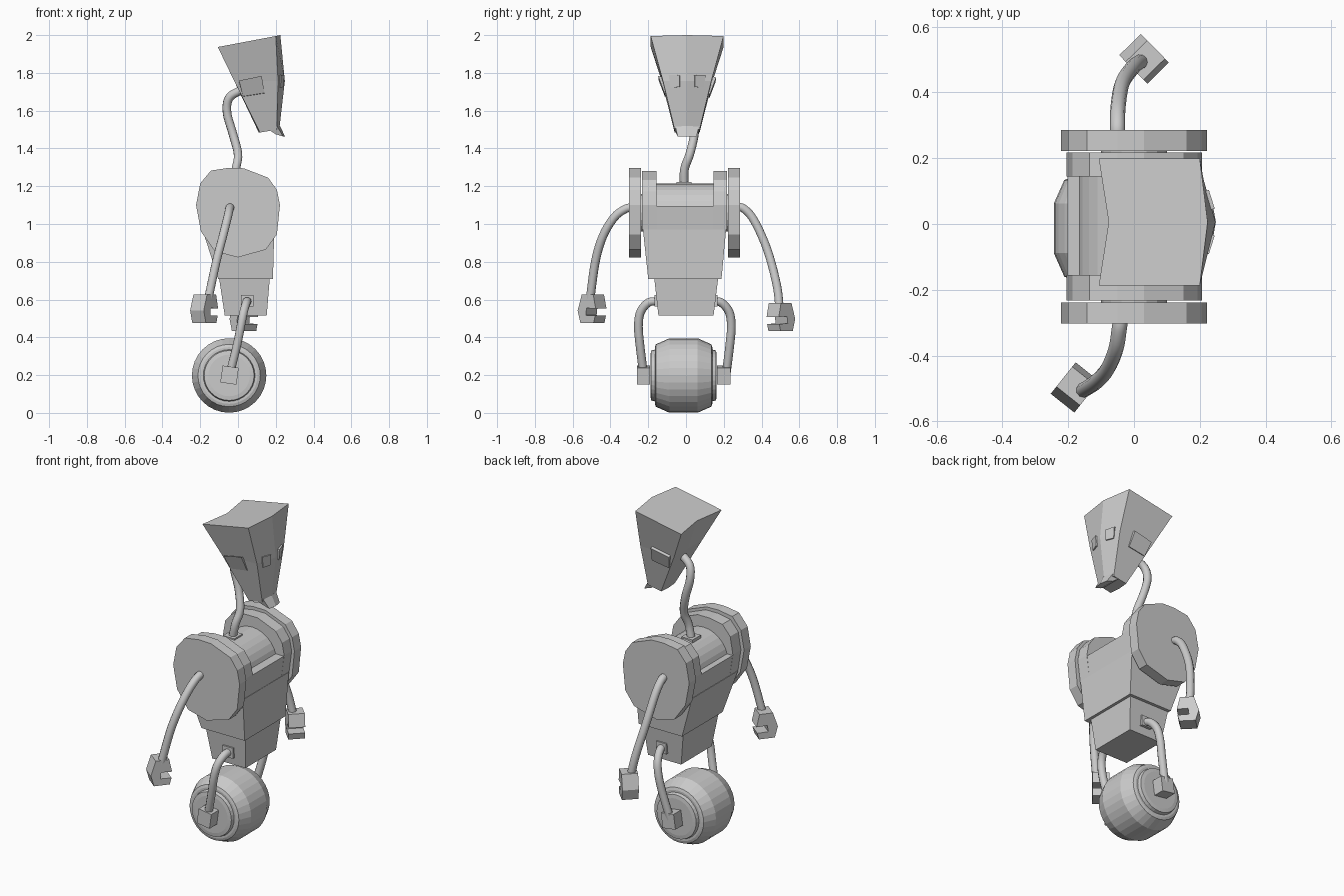
import bpy, bmesh, math
from mathutils import Vector, Matrix

if "Cube" in bpy.data.objects:
    bpy.data.objects.remove(bpy.data.objects["Cube"])

grey = bpy.data.materials.new("plain grey")
grey.diffuse_color = (0.6, 0.6, 0.6, 1)
grey.use_nodes = True
grey.node_tree.nodes["Principled BSDF"].inputs["Base Color"].default_value = grey.diffuse_color


def finish(name, bm, smooth=False):
    bmesh.ops.recalc_face_normals(bm, faces=bm.faces)
    me = bpy.data.meshes.new(name)
    bm.to_mesh(me)
    bm.free()
    me.materials.append(grey)
    ob = bpy.data.objects.new(name, me)
    bpy.context.collection.objects.link(ob)
    if smooth:
        for p in me.polygons:
            p.use_smooth = True
    return ob


def loft(name, rings):
    """Skin a stack of equal-length point rings and cap both ends."""
    bm = bmesh.new()
    rows = [[bm.verts.new(p) for p in r] for r in rings]
    n = len(rows[0])
    for a, b in zip(rows, rows[1:]):
        for i in range(n):
            j = (i + 1) % n
            bm.faces.new((a[i], a[j], b[j], b[i]))
    bm.faces.new(rows[0])
    bm.faces.new(rows[-1])
    return finish(name, bm)


def rect(x0, x1, y0, y1, z):
    return [(x0, y0, z), (x1, y0, z), (x1, y1, z), (x0, y1, z)]


def box(name, x0, x1, y0, y1, z0, z1):
    return loft(name, [rect(x0, x1, y0, y1, z0), rect(x0, x1, y0, y1, z1)])


def slab(name, outline, y0, y1):
    return loft(name, [[(x, y, z) for x, z in outline] for y in (y0, y1)])


def lathe_y(name, profile, cx, cz, n):
    """Revolve (y, radius) points about an axis along y."""
    return loft(name, [[(cx + r * math.cos(2 * math.pi * i / n), y,
                         cz + r * math.sin(2 * math.pi * i / n)) for i in range(n)]
                       for y, r in profile])


def tube(name, pts, r=0.023):
    """Smooth round tube through a few path points."""
    P = [Vector(p) for p in pts]
    P = [2 * P[0] - P[1]] + P + [2 * P[-1] - P[-2]]
    path = []
    for a, b, c, d in zip(P, P[1:], P[2:], P[3:]):
        for k in range(5):
            t = k / 5
            path.append(0.5 * (2 * b + (c - a) * t + (2 * a - 5 * b + 4 * c - d) * t * t
                               + (3 * b - a - 3 * c + d) * t ** 3))
    path.append(P[-2])
    cu = bpy.data.curves.new(name, 'CURVE')
    cu.dimensions = '3D'
    cu.bevel_depth = r
    cu.bevel_resolution = 3
    cu.use_fill_caps = True
    sp = cu.splines.new('POLY')
    sp.points.add(len(path) - 1)
    for q, p in zip(sp.points, path):
        q.co = (*p, 1)
    tmp = bpy.data.objects.new(name, cu)
    bm = bmesh.new()
    bm.from_mesh(tmp.to_mesh())
    tmp.to_mesh_clear()
    bpy.data.objects.remove(tmp)
    return finish(name, bm, True)


def quad_plate(name, corners, normal, thick):
    n = Vector(normal).normalized() * thick
    c = [Vector(p) for p in corners]
    return loft(name, [[p - n for p in c], [p + n for p in c]])


# Head: six-sided tapered shell with ridged face and notched back
Y = 0.006


def head_ring(xb, zb, xn, xf, zf, xr, zr, wb, wf):
    return [(xb, Y - wb, zb), (xf, Y - wf, zf), (xr, Y, zr),
            (xf, Y + wf, zf), (xb, Y + wb, zb), (xn, Y, zb)]


loft("head", [head_ring(-.107, 1.937, -.077, .20, 1.995, .224, 2.0, .193, .193),
              head_ring(-.02, 1.757, -.02, .212, 1.757, .248, 1.757, .135, .128),
              head_ring(.116, 1.484, .11, .205, 1.50, .219, 1.505, .066, .066)])
# Chin lip
loft("chin", [[(.17, Y - .065, 1.495), (.208, Y - .062, 1.515), (.222, Y, 1.52),
               (.208, Y + .062, 1.515), (.17, Y + .065, 1.495)],
              [(.20, Y - .05, 1.475), (.24, Y - .05, 1.463), (.249, Y, 1.463),
               (.24, Y + .05, 1.463), (.20, Y + .05, 1.475)]])
# Ears and eyes
for s in (-1, 1):
    side = "right" if s < 0 else "left"
    quad_plate(side + "_ear", [(.005, Y + s * .137, 1.755), (.125, Y + s * .14, 1.78),
                               (.14, Y + s * .107, 1.69), (.027, Y + s * .105, 1.672)],
               (0, 1, -.3), .014)
    quad_plate(side + "_eye", [(.218, Y + s * .095, 1.79), (.236, Y + s * .038, 1.787),
                               (.233, Y + s * .038, 1.725), (.216, Y + s * .086, 1.722)],
               (1, s * .28, 0), .01)

# Neck with base plate
tube("neck", [(-.03, -.01, 1.20), (-.012, -.008, 1.29), (0, .02, 1.37), (-.028, .045, 1.48),
              (-.058, .045, 1.59), (-.045, .03, 1.67), (.03, .01, 1.715)])
box("neck_base", -.065, .01, -.05, .03, 1.19, 1.222)

# Shoulder discs: thirteen-sided outline
disc = [(-.143, 1.283), (-.05, 1.297), (.03, 1.295), (.16, 1.245), (.206, 1.18), (.222, 1.10),
        (.206, .945), (.148, .865), (0, .823), (-.122, .855), (-.196, .96), (-.222, 1.10),
        (-.2, 1.215)]
slab("right_shoulder", disc, -.302, -.238)
slab("left_shoulder", disc, .222, .286)
# Inner cheeks: same outline, cut flat at the waist
cheek = [(-.135, 1.265), (-.05, 1.28), (.03, 1.28), (.15, 1.232), (.193, 1.172), (.207, 1.10),
         (.19, .97), (-.185, .97), (-.205, 1.10), (-.187, 1.205)]
slab("right_cheek", cheek, -.232, -.155)
slab("left_cheek", cheek, .145, .217)
lathe_y("shoulder_axle", [(-.26, .1), (.25, .1)], 0, 1.06, 16)
# Barrel and the block beneath it
lathe_y("barrel", [(-.16, .165), (.15, .165)], -.008, 1.05, 28)
slab("chest_block", [(-.185, .97), (.19, .97), (.205, 1.095), (-.203, 1.095)], -.16, .15)

# Torso and hips
loft("torso", [rect(-.105, .185, -.2, .188, .71), rect(-.188, .192, -.228, .212, .97)])
loft("hips", [rect(-.07, .152, -.146, .146, .515), rect(-.1, .168, -.168, .17, .712)])

# Wheel
half = [(.175, .11), (.172, .132), (.152, .137), (.152, .15), (.147, .165), (.075, .197)]
profile = [(-.013 - y, r) for y, r in half] + [(-.013 + y, r) for y, r in reversed(half)]
lathe_y("wheel", profile, -.047, .198, 32)

# Legs, sockets and axle caps
for s, side, o in ((-1, "right", -.012), (1, "left", 0)):
    tube(side + "_leg", [(.05, s * .14, .59), (.045, s * .185 + o, .585),
                         (.03, s * .228 + o, .535), (.015, s * .24 + o, .46),
                         (-.005, s * .232 + o, .36), (-.045, s * .212 + o, .2)])
    box(side + "_leg_socket", .015, .083, s * .14, s * .168, .562, .625)
    cap = box(side + "_axle_cap", -.043, .043, -.035, .035, -.045, .045)
    cap.matrix_world = Matrix.Translation((-.045, -.225 if s < 0 else .2, .2)) @ \
        Matrix.Rotation(math.radians(8), 4, 'Y')

# Arms
tube("right_arm", [(-.04, -.28, 1.088), (-.045, -.32, 1.08), (-.055, -.38, 1.035),
                   (-.08, -.44, .935), (-.115, -.48, .8), (-.158, -.508, .6)])
tube("left_arm", [(-.05, .265, 1.09), (-.05, .305, 1.082), (-.048, .36, 1.02),
                  (-.035, .43, .865), (0, .48, .68), (.022, .495, .56)])

# Hands: C-shaped grippers
grip = [(-.032, 0), (.045, 0), (.062, -.075), (.0, -.072), (-.005, -.11), (.058, -.112),
        (.048, -.15), (-.042, -.15), (-.06, -.085)]
for name, c, u in (("right_hand", (-.18, -.498, .627), (.62, .78)),
                   ("left_hand", (.03, .503, .583), (.7, -.71))):
    c, u = Vector(c), Vector((*u, 0)).normalized()
    w = Vector((-u.y, u.x, 0))
    loft(name, [[c + u * a + w * k + Vector((0, 0, z)) for a, z in grip] for k in (-.046, .046)])
